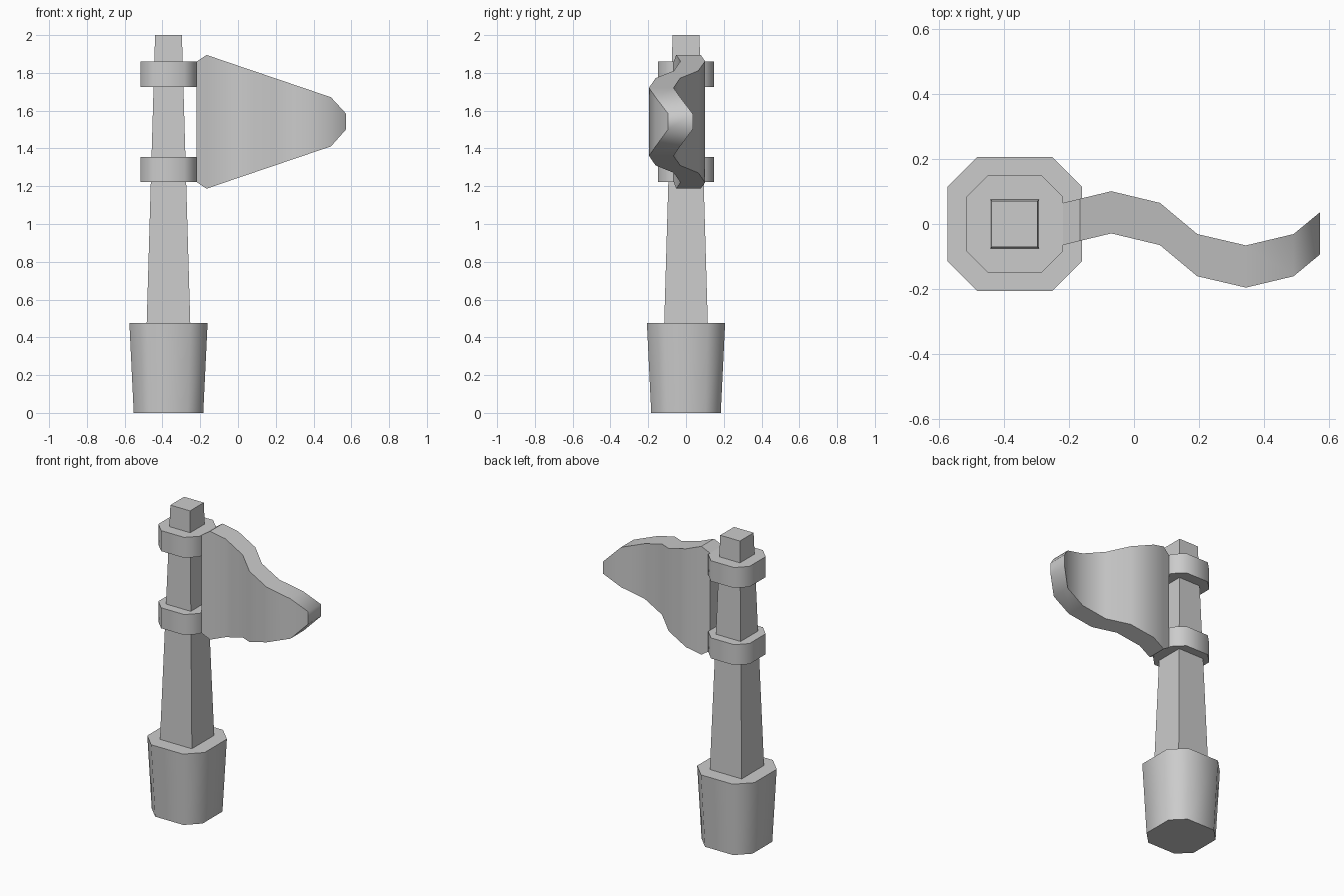
import bpy, bmesh, math

if "Cube" in bpy.data.objects:
    bpy.data.objects.remove(bpy.data.objects["Cube"])

PX = -0.368  # pole centre in x


def finish(name, bm):
    bmesh.ops.recalc_face_normals(bm, faces=bm.faces)
    mesh = bpy.data.meshes.new(name)
    bm.to_mesh(mesh)
    bm.free()
    ob = bpy.data.objects.new(name, mesh)
    bpy.context.collection.objects.link(ob)
    bpy.ops.object.select_all(action='DESELECT')
    ob.select_set(True)
    bpy.context.view_layer.objects.active = ob
    bpy.ops.object.shade_smooth_by_angle(angle=math.radians(47))
    return ob


def outline(half, flat):
    """Square outline, or chamfered octagon when flat < half."""
    if flat == half:
        return [(half, half), (-half, half), (-half, -half), (half, -half)]
    return [(half, -flat), (half, flat), (flat, half), (-flat, half),
            (-half, flat), (-half, -flat), (-flat, -half), (flat, -half)]


def column(name, z0, half0, z1, half1, flat_ratio):
    bm = bmesh.new()
    rings = [[bm.verts.new((PX + x, y, z)) for x, y in outline(h, h * flat_ratio)]
             for z, h in ((z0, half0), (z1, half1))]
    n = len(rings[0])
    bm.faces.new(rings[0])
    bm.faces.new(rings[1])
    for i in range(n):
        j = (i + 1) % n
        bm.faces.new((rings[0][i], rings[0][j], rings[1][j], rings[1][i]))
    return finish(name, bm)


# base, tapered post and the two collars holding the flag
column("base", 0.0, 0.184, 0.475, 0.207, 0.555)
column("post", 0.45, 0.116, 2.0, 0.071, 1.0)
for label, z in (("lower_collar", 1.222), ("upper_collar", 1.726)):
    column(label, z, 0.149, z + 0.134, 0.149, 0.56)

# waving flag: stations of (x, y centre, bottom z, top z)
stations = [(-0.219, 0.000, 1.222, 1.860), (-0.166, 0.013, 1.187, 1.895),
            (-0.070, 0.036, 1.220, 1.862), (0.080, 0.000, 1.271, 1.811),
            (0.195, -0.096, 1.310, 1.772), (0.345, -0.131, 1.361, 1.721),
            (0.492, -0.096, 1.411, 1.671), (0.573, -0.029, 1.502, 1.583)]
T = 0.065
bm = bmesh.new()
loops = [[bm.verts.new(p) for p in ((x, y - T, lo), (x, y + T, lo),
                                    (x, y + T, hi), (x, y - T, hi))]
         for x, y, lo, hi in stations]
bm.faces.new(loops[0])
bm.faces.new(loops[-1])
for a, b in zip(loops, loops[1:]):
    for i in range(4):
        j = (i + 1) % 4
        bm.faces.new((a[i], a[j], b[j], b[i]))
finish("flag", bm)
